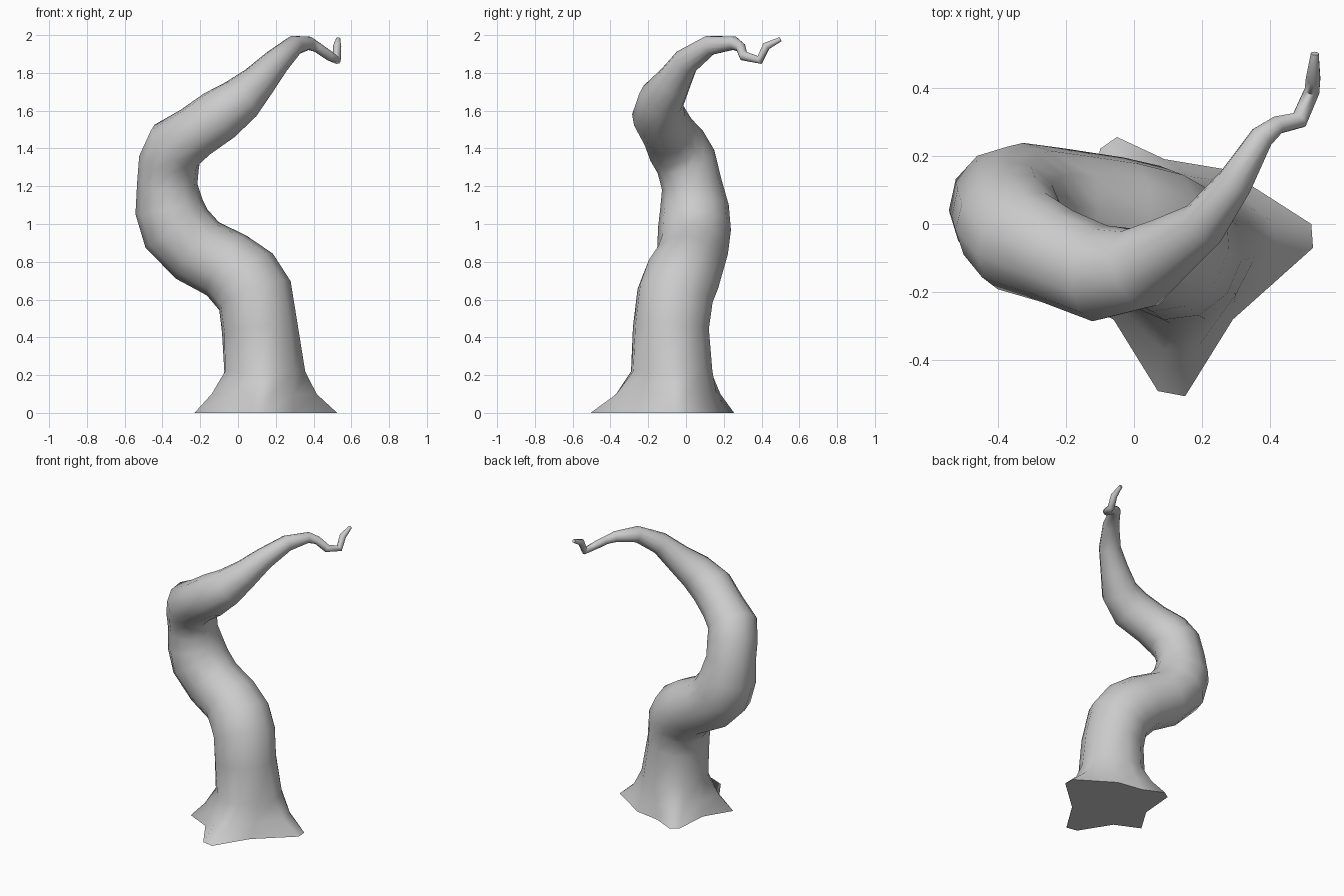
import bpy, bmesh, math
from mathutils import Vector

SIDES = 12

old = bpy.data.objects.get("Cube")
if old:
    bpy.data.objects.remove(old, do_unlink=True)

bark = bpy.data.materials.new("grey_bark")
bark.use_nodes = True
grey = (0.6, 0.6, 0.6, 1)
bark.diffuse_color = grey
bark.node_tree.nodes["Principled BSDF"].inputs["Base Color"].default_value = grey

# Outline of the foot with its four blunt roots, starting at +x
foot = [(.525, -.07), (.52, 0), (.27, .16), (.09, .19), (-.05, .255), (-.1, .22),
        (-.12, -.02), (-.23, -.2), (-.06, -.28), (.07, -.49), (.15, -.505), (.29, -.28)]
flare = [1, .42, .07]

# Centreline of the trunk: x, y, z, radius
path = [
    (.12, -.07, 0, .22), (.125, -.07, .1, .215), (.137, -.07, .22, .208),
    (.115, -.08, .45, .203), (.09, -.058, .62, .205), (.033, -.025, .705, .205),
    (-.06, .01, .78, .19), (-.215, .035, .86, .188), (-.325, .045, .975, .193),
    (-.365, .045, 1.09, .182), (-.375, .03, 1.21, .16), (-.365, .0, 1.33, .162),
    (-.33, -.05, 1.415, .16), (-.225, -.095, 1.487, .142), (-.1, -.145, 1.575, .142),
    (.015, -.13, 1.66, .122), (.11, -.065, 1.755, .094), (.205, 0, 1.86, .072),
    (.298, .125, 1.946, .053), (.375, .255, 1.957, .036), (.42, .29, 1.935, .027),
    (.485, .305, 1.89, .026), (.522, .39, 1.868, .023), (.525, .425, 1.942, .022),
    (.53, .5, 1.978, .012)]
points = [Vector(p[:3]) for p in path]


def tangent(i):
    if i < 3:
        return Vector((0, 0, 1))
    if i == len(points) - 1:
        return (points[i] - points[i - 1]).normalized()
    before = (points[i] - points[i - 1]).normalized()
    after = (points[i + 1] - points[i]).normalized()
    return (before + after).normalized()


# Sweep rings along the centreline without twisting
bm = bmesh.new()
rings = []
start = -math.radians(8)
axis = Vector((1, 0, 0))
last = Vector((0, 0, 1))
for i, centre in enumerate(points):
    t = tangent(i)
    axis = last.rotation_difference(t) @ axis
    axis = (axis - t * axis.dot(t)).normalized()
    side = t.cross(axis)
    last = t
    ring = []
    for k in range(SIDES):
        a = start + math.tau * k / SIDES
        co = centre + path[i][3] * (math.cos(a) * axis + math.sin(a) * side)
        if i < len(flare):
            co = co.lerp(Vector((*foot[k], centre.z)), flare[i])
        ring.append(bm.verts.new(co))
    rings.append(ring)
for low, high in zip(rings, rings[1:]):
    for k in range(SIDES):
        n = (k + 1) % SIDES
        bm.faces.new((low[k], low[n], high[n], high[k]))
bm.faces.new(rings[0][::-1])
bm.faces.new(rings[-1])

mesh = bpy.data.meshes.new("twisted_trunk")
bm.to_mesh(mesh)
bm.free()
mesh.materials.append(bark)
trunk = bpy.data.objects.new("twisted_trunk", mesh)
bpy.context.collection.objects.link(trunk)

# Smooth bark with a crisp edge under the foot
bpy.ops.object.select_all(action="DESELECT")
trunk.select_set(True)
bpy.context.view_layer.objects.active = trunk
bpy.ops.object.shade_smooth_by_angle(angle=math.radians(80))
